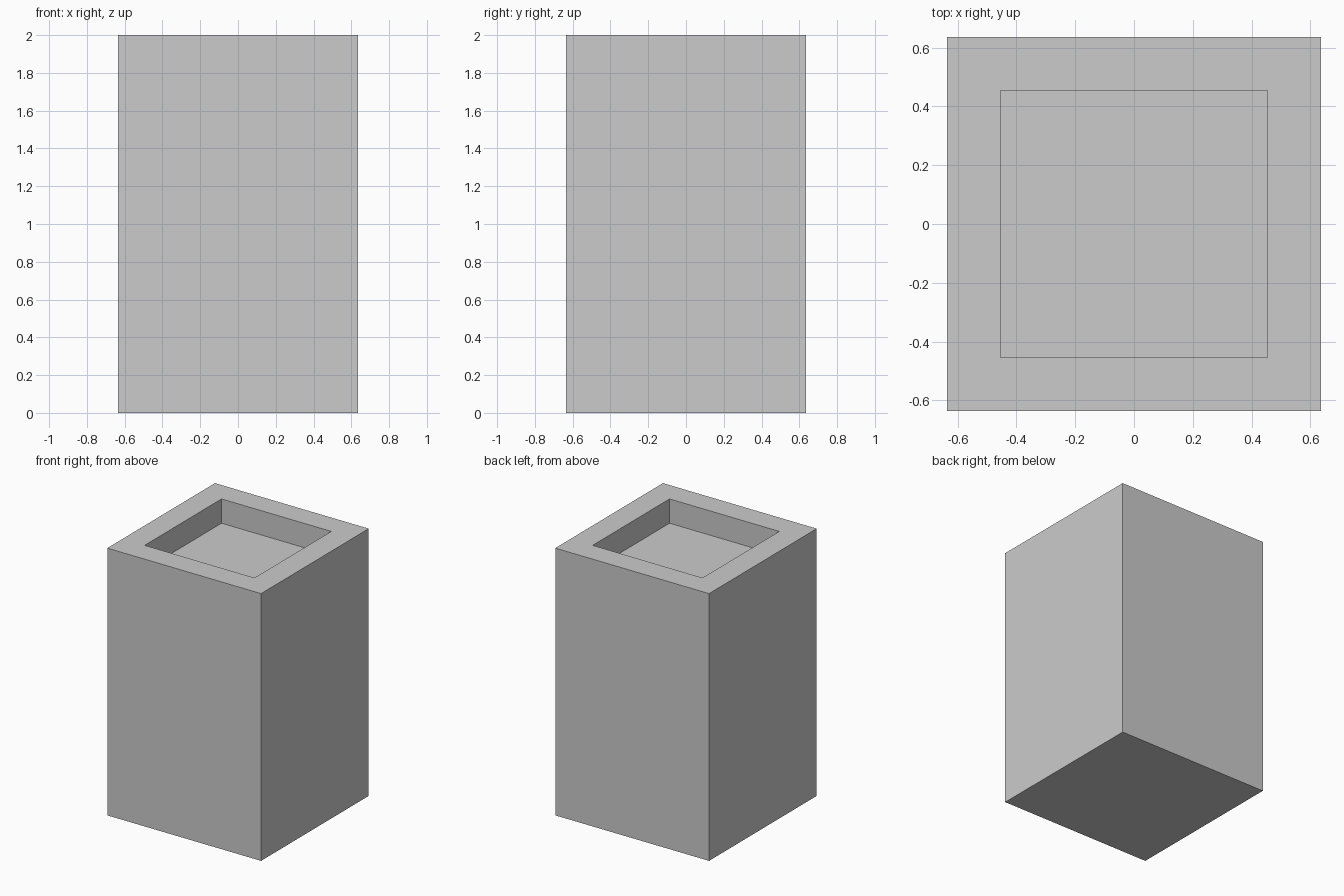
import bpy, bmesh
from mathutils import Matrix, Vector

if "Cube" in bpy.data.objects:
    bpy.data.objects.remove(bpy.data.objects["Cube"])

U = 1 / 11            # grid unit: body is 14 x 14 x 22 units
WIDTH, HEIGHT = 14 * U, 22 * U
RIM, DEPTH = 2 * U, 2 * U

bm = bmesh.new()

# Square block standing on the ground
bmesh.ops.create_cube(bm, size=1, matrix=Matrix.Translation((0, 0, HEIGHT / 2))
                      @ Matrix.Diagonal((WIDTH, WIDTH, HEIGHT, 1)))

# Rim: inset the top face
bm.normal_update()
top = max(bm.faces, key=lambda f: f.calc_center_median().z)
bmesh.ops.inset_region(bm, faces=[top], thickness=RIM, use_even_offset=True)

# Recess: push the inset face down
floor = bmesh.ops.extrude_discrete_faces(bm, faces=[top])["faces"][0]
bmesh.ops.translate(bm, verts=floor.verts, vec=Vector((0, 0, -DEPTH)))
bmesh.ops.recalc_face_normals(bm, faces=bm.faces)

mesh = bpy.data.meshes.new("planter_box")
bm.to_mesh(mesh)
bm.free()
bpy.context.collection.objects.link(bpy.data.objects.new("planter_box", mesh))
